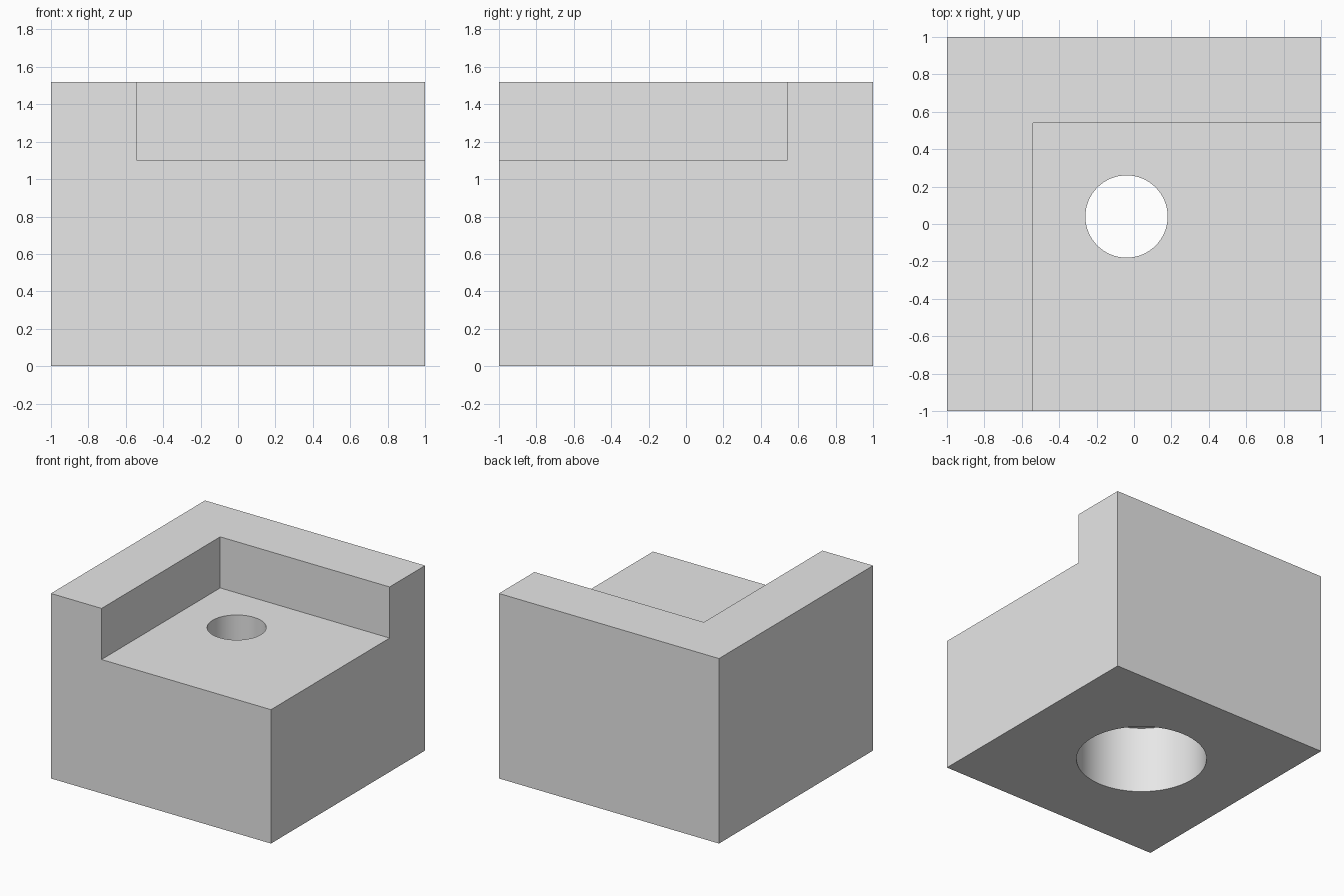
import bpy
import math

cube = bpy.data.objects.get("Cube")
if cube:
    bpy.data.objects.remove(cube, do_unlink=True)

HEIGHT, SHELF, WALL = 1.52, 1.10, 0.54
BORE_X, BORE_Y, BORE_DEPTH = -0.04, 0.04, 0.55

grey = bpy.data.materials.new("light_grey")
grey.use_nodes = True
grey.diffuse_color = (0.8, 0.8, 0.8, 1)
grey.node_tree.nodes["Principled BSDF"].inputs["Base Color"].default_value = (0.8, 0.8, 0.8, 1)


def box(name, low, high):
    middle = [(a + b) / 2 for a, b in zip(low, high)]
    bpy.ops.mesh.primitive_cube_add(size=1, location=middle)
    obj = bpy.context.object
    obj.name = name
    obj.scale = [b - a for a, b in zip(low, high)]
    bpy.ops.object.transform_apply(location=True, rotation=False, scale=True)
    obj.data.materials.append(grey)
    return obj


def cylinder(name, radius, bottom, top):
    bpy.ops.mesh.primitive_cylinder_add(
        vertices=64, radius=radius, depth=top - bottom,
        location=(BORE_X, BORE_Y, (bottom + top) / 2))
    obj = bpy.context.object
    obj.name = name
    obj.data.materials.append(grey)
    return obj


# Solid block and the shapes removed from it
block = box("corner_block", (-1, -1, 0), (1, 1, HEIGHT))
cutters = [
    box("corner_pocket_cutter", (-WALL, -1.5, SHELF), (1.5, WALL, 2)),
    cylinder("counterbore_cutter", 0.49, -0.5, BORE_DEPTH),
    cylinder("through_hole_cutter", 0.22, 0.3, 1.3),
]

# Cut the pocket and the stepped hole
bpy.ops.object.select_all(action="DESELECT")
block.select_set(True)
bpy.context.view_layer.objects.active = block
for cutter in cutters:
    cut = block.modifiers.new(cutter.name, "BOOLEAN")
    cut.operation = "DIFFERENCE"
    cut.solver = "EXACT"
    cut.object = cutter
    bpy.ops.object.modifier_apply(modifier=cut.name)
for cutter in cutters:
    bpy.data.objects.remove(cutter, do_unlink=True)

# Smooth bores, sharp block edges
bpy.ops.object.shade_smooth_by_angle(angle=math.radians(30))
